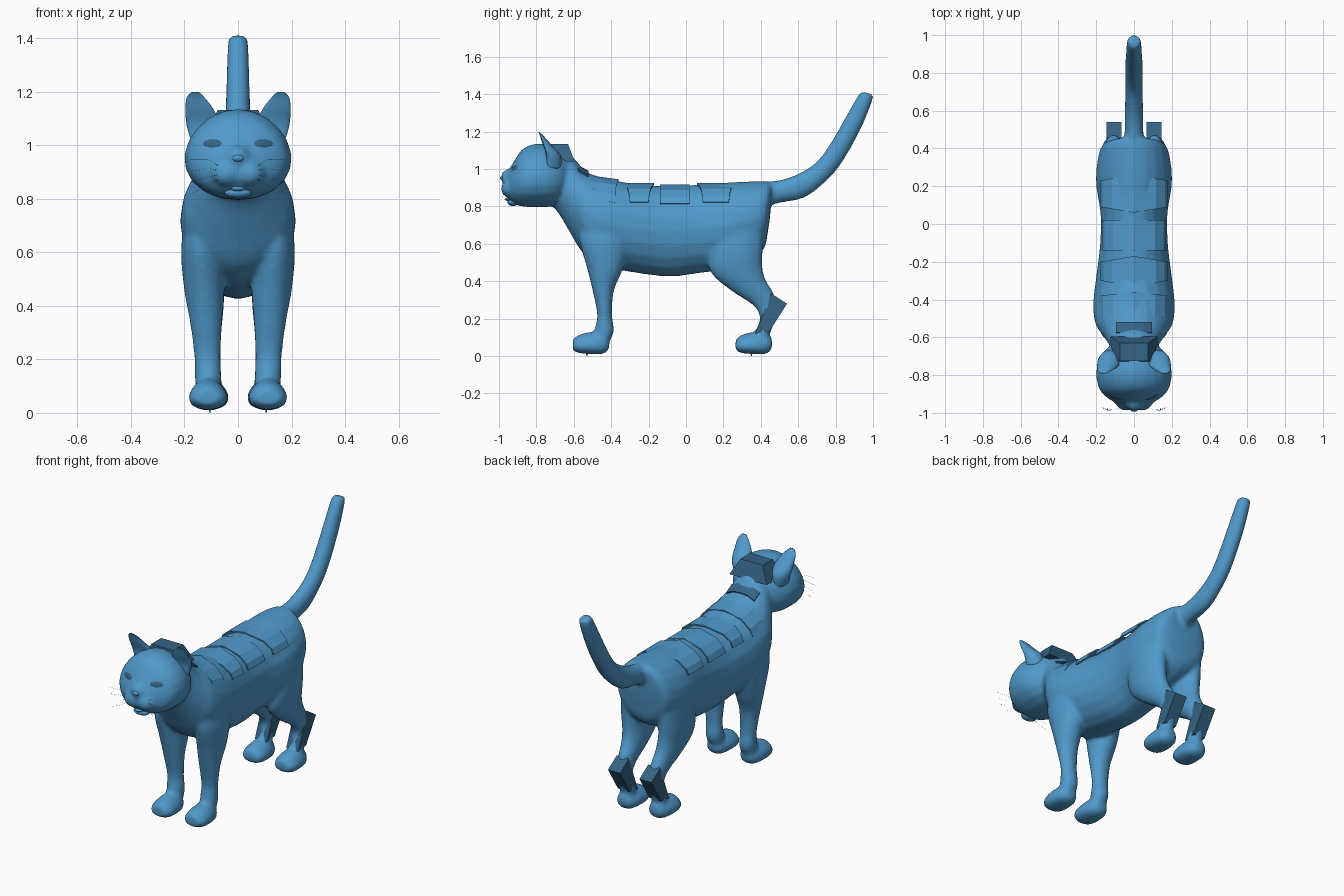
import bpy, bmesh, math
from mathutils import Vector, Matrix

if "Cube" in bpy.data.objects:
    bpy.data.objects.remove(bpy.data.objects["Cube"])

SIDES, STEPS = 20, 4


def material(name, rgb):
    m = bpy.data.materials.new(name)
    m.diffuse_color = (*rgb, 1)
    m.use_nodes = True
    m.node_tree.nodes["Principled BSDF"].inputs["Base Color"].default_value = m.diffuse_color
    return m


BLUE = material("blue", (.08, .32, .60))
DARK = material("dark_blue", (.035, .125, .23))


def catmull(p0, p1, p2, p3, t):
    return [0.5 * (2*b + (c-a)*t + (2*a-5*b+4*c-d)*t*t + (3*b-a-3*c+d)*t**3)
            for a, b, c, d in zip(p0, p1, p2, p3)]


def loft(bm, sections, side=1, dx=0.0, dy=0.0, cup=1.0, pear=0.0):
    """Section = (y1, z1, y2, z2, half width, centre x): an ellipse through two points."""
    s = [tuple(p) + (0.0,) * (6 - len(p)) for p in sections]
    fine = []
    for i in range(len(s) - 1):
        for k in range(STEPS):
            fine.append(catmull(s[max(i-1, 0)], s[i], s[i+1], s[min(i+2, len(s)-1)], k / STEPS))
    fine.append(s[-1])
    rings = []
    for y1, z1, y2, z2, w, x in fine:
        ring = []
        for j in range(SIDES):
            a = math.tau * j / SIDES
            c = math.cos(a)
            u = w * math.sin(a) * (1 - pear * c)
            c *= cup if c > 0 else 1
            ring.append(bm.verts.new((side * (x + dx + u),
                                      dy + (y1+y2)/2 + c*(y1-y2)/2,
                                      (z1+z2)/2 + c*(z1-z2)/2)))
        rings.append(ring)
    for r, q in zip(rings, rings[1:]):
        for j in range(SIDES):
            bm.faces.new((r[j], r[(j+1) % SIDES], q[(j+1) % SIDES], q[j]))
    bm.faces.new(rings[0])
    bm.faces.new(rings[-1])


def finish(name, bm, smooth=True, mat=BLUE):
    bmesh.ops.recalc_face_normals(bm, faces=bm.faces)
    me = bpy.data.meshes.new(name)
    bm.to_mesh(me)
    bm.free()
    me.materials.append(mat)
    for p in me.polygons:
        p.use_smooth = smooth
    ob = bpy.data.objects.new(name, me)
    bpy.context.collection.objects.link(ob)
    return ob


def prism(name, profile, x0, x1, mat, taper=0.0):
    """Extrude a (y, z) outline from x0 to x1; taper pulls the upper points inward."""
    bm = bmesh.new()
    zs = [z for _, z in profile]
    t = [taper * (z - min(zs)) / (max(zs) - min(zs)) for z in zs]
    a = [bm.verts.new((x0 + k, y, z)) for (y, z), k in zip(profile, t)]
    b = [bm.verts.new((x1 - k, y, z)) for (y, z), k in zip(profile, t)]
    n = len(profile)
    bm.faces.new(a)
    bm.faces.new(b)
    for i in range(n):
        bm.faces.new((a[i], a[(i+1) % n], b[(i+1) % n], b[i]))
    return finish(name, bm, False, mat)


def saddle(name, y0, y1, pts, pinch=0.0, slope=0.0, mat=BLUE):
    """Faceted plate draped over the back; pts = half (x, z) profile from the middle out."""
    bm = bmesh.new()
    full = [(-x, z) for x, z in reversed(pts[1:])] + list(pts)
    rows = []
    for x, z in full:
        k = pinch * abs(x) / pts[-1][0]
        rows.append((bm.verts.new((x, y0 + k, z + slope)), bm.verts.new((x, y1 - k, z))))
    for r, q in zip(rows, rows[1:]):
        bm.faces.new((r[0], r[1], q[1], q[0]))
    ob = finish(name, bm, False, mat)
    m = ob.modifiers.new("thickness", 'SOLIDIFY')
    m.thickness = 0.008


def ball(name, loc, scale, rot=(0, 0, 0), mat=BLUE):
    bm = bmesh.new()
    bmesh.ops.create_uvsphere(bm, u_segments=16, v_segments=10, radius=1)
    ob = finish(name, bm, True, mat)
    ob.location, ob.scale, ob.rotation_euler = loc, scale, rot


# Section tables
torso = [(.455, .90, .452, .78, .05), (.45, .93, .44, .68, .12), (.40, .935, .40, .55, .178),
         (.25, .93, .22, .47, .202), (.05, .915, .05, .44, .177), (-.12, .91, -.1, .425, .18),
         (-.25, .915, -.3, .45, .2), (-.40, .945, -.44, .48, .216), (-.5, .97, -.55, .55, .206),
         (-.55, 1.0, -.62, .66, .168), (-.60, 1.06, -.68, .76, .13), (-.66, 1.08, -.74, .83, .11)]
head = [(-.61, 1.04, -.62, .90, .06), (-.65, 1.09, -.66, .83, .14), (-.72, 1.125, -.72, .80, .186),
        (-.80, 1.135, -.8, .795, .2), (-.87, 1.11, -.88, .80, .183), (-.915, 1.05, -.92, .815, .145),
        (-.95, .99, -.95, .84, .09), (-.975, .97, -.97, .87, .045)]
tail = [(.42, .93, .42, .80, .05), (.52, .945, .51, .82, .05), (.61, .98, .64, .85, .048),
        (.70, 1.04, .77, .955, .046), (.78, 1.15, .85, 1.06, .046), (.86, 1.29, .94, 1.225, .043),
        (.925, 1.40, .998, 1.37, .038), (.95, 1.412, .995, 1.40, .03)]
front_leg = [(-.56, .75, -.3, .75, .06, .13), (-.57, .62, -.3, .62, .075, .138),
             (-.53, .47, -.335, .47, .076, .127), (-.50, .35, -.385, .35, .062, .12),
             (-.475, .22, -.395, .22, .05, .115), (-.49, .13, -.385, .13, .05, .112),
             (-.48, .06, -.42, .06, .045, .11)]
hind_leg = [(.14, .72, .42, .72, .06, .13), (.12, .58, .41, .55, .075, .125),
            (.13, .45, .41, .47, .07, .12), (.24, .35, .43, .4, .058, .113),
            (.36, .27, .475, .32, .045, .107), (.395, .2, .475, .2, .04, .105),
            (.365, .12, .45, .12, .045, .105), (.36, .06, .43, .06, .045, .105)]
foot = [(-.605, .09, -.605, .03, .045), (-.57, .115, -.57, .015, .068), (-.5, .13, -.5, .01, .07),
        (-.44, .12, -.44, .012, .054), (-.41, .1, -.41, .04, .03)]

# Body skin: overlapping lofts fused into one surface
bm = bmesh.new()
loft(bm, torso)
loft(bm, tail)
loft(bm, head, pear=.1)
for s in (-1, 1):
    loft(bm, front_leg, s)
    loft(bm, hind_leg, s)
    loft(bm, foot, s, dx=.112, pear=.25)
    loft(bm, foot, s, dx=.107, dy=.87, pear=.25)
    # Whisker pads
    bmesh.ops.create_uvsphere(bm, u_segments=16, v_segments=10, radius=1, matrix=Matrix.LocRotScale(
        Vector((s * .04, -.94, .895)), None, Vector((.06, .05, .05))))
# Nose bridge
bmesh.ops.create_uvsphere(bm, u_segments=16, v_segments=10, radius=1, matrix=Matrix.LocRotScale(
    Vector((0, -.945, .955)), None, Vector((.045, .047, .045))))
body = finish("cat_body", bm)
rm = body.modifiers.new("fuse", 'REMESH')
rm.mode, rm.voxel_size, rm.use_smooth_shade = 'VOXEL', 0.011, True
sm = body.modifiers.new("soften", 'SMOOTH')
sm.factor, sm.iterations = 0.5, 8

# Cupped ears
ear = [(-.80, 1.0, -.67, 1.0, .045, .125), (-.80, 1.08, -.67, 1.07, .062, .13),
       (-.80, 1.14, -.72, 1.13, .052, .144), (-.795, 1.18, -.76, 1.175, .034, .158),
       (-.795, 1.20, -.785, 1.198, .014, .16)]
for s, label in ((-1, "right"), (1, "left")):
    bm = bmesh.new()
    loft(bm, ear, s, cup=0.2)
    finish(label + "_ear", bm)
    # Eye, hock plate and claws
    ball(label + "_eye", (s * .098, -.9, 1.0), (.056, .022, .028), (-.35, 0, s * .5), DARK)
    prism(label + "_hock_plate", [(.455, .335), (.54, .28), (.445, .13), (.37, .12)],
          s * .065, s * .146, DARK)
    for y in (-.53, .35):
        bm = bmesh.new()
        bmesh.ops.create_cone(bm, cap_ends=True, segments=6, radius1=.002, radius2=.008, depth=.03)
        claw = finish(label + "_claw", bm, False)
        claw.location = (s * .105, y, .015)
    # Whiskers
    for k in range(4):
        cu = bpy.data.curves.new(label + "_whisker", 'CURVE')
        cu.dimensions, cu.bevel_depth, cu.bevel_resolution = '3D', 0.0004, 0
        cu.materials.append(BLUE)
        sp = cu.splines.new('POLY')
        sp.points.add(2)
        z = .88 + .012 * k
        for p, co in zip(sp.points, ((.06, -.965, z), (.11, -.985, z + .02*(k-1.5)),
                                     (.175, -.97 - .006*k, z + .03*(k-2)))):
            p.co = (s * co[0], co[1], co[2], 1)
        bpy.context.collection.objects.link(bpy.data.objects.new(label + "_whisker", cu))

# Nose, lips and tongue
ball("nose", (0, -.98, .952), (.022, .014, .014))
ball("lower_lip", (0, -.925, .822), (.05, .03, .02))
ball("tongue", (0, -.945, .838), (.026, .025, .01))

# Faceted plates along the back
drape = [(0, .917), (.11, .888), (.155, .85), (.17, .815)]
front_drape = [(0, .945), (.11, .915), (.165, .865), (.186, .82)]
saddle("back_plate_1", -.51, -.36, front_drape, .02, .02)
saddle("back_plate_2", -.33, -.17, [(x * 1.05, z + .008) for x, z in drape], .03)
saddle("back_plate_3", -.14, .02, drape)
saddle("back_plate_4", .06, .26, [(x * 1.06, z + .008) for x, z in drape], .03)
saddle("neck_plate", -.575, -.52, [(0, .99), (.05, .985), (.095, .965)], 0, .03, DARK)
prism("head_back_plate", [(-.73, 1.10), (-.725, 1.133), (-.63, 1.133), (-.595, 1.04), (-.64, 1.04)],
      -.125, .125, DARK, .05)
